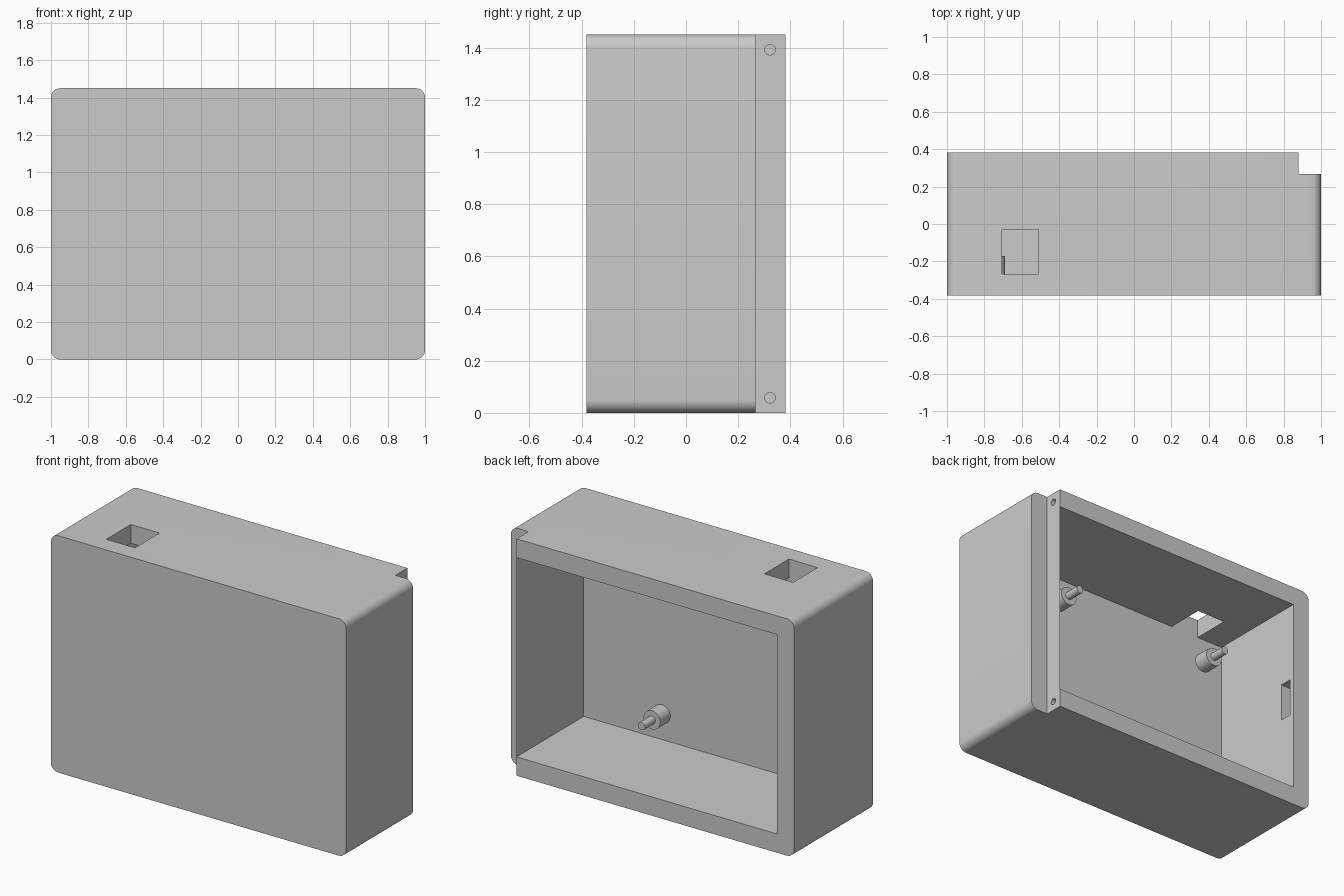
import bpy, bmesh, math
from mathutils import Matrix, Vector

cube = bpy.data.objects.get("Cube")
if cube:
    bpy.data.objects.remove(cube, do_unlink=True)

W, D, H = 1.0, 0.382, 1.45        # half width, half depth, height
WALL, RADIUS = 0.115, 0.05
FLOOR_Y = -D + WALL               # inside face of the front wall
STEP_Y = 0.266                    # where the lowered side wall ends

grey = bpy.data.materials.new("plain grey")
grey.use_nodes = True
grey.diffuse_color = (0.6, 0.6, 0.6, 1)
grey.node_tree.nodes["Principled BSDF"].inputs["Base Color"].default_value = (0.6, 0.6, 0.6, 1)


def finish(name, bm):
    bmesh.ops.recalc_face_normals(bm, faces=bm.faces)
    mesh = bpy.data.meshes.new(name)
    bm.to_mesh(mesh)
    bm.free()
    mesh.materials.append(grey)
    obj = bpy.data.objects.new(name, mesh)
    bpy.context.collection.objects.link(obj)
    return obj


def box(name, lo, hi):
    lo, hi = Vector(lo), Vector(hi)
    bm = bmesh.new()
    bmesh.ops.create_cube(bm, size=1)
    bmesh.ops.scale(bm, vec=hi - lo, verts=bm.verts)
    bmesh.ops.translate(bm, vec=(lo + hi) / 2, verts=bm.verts)
    return finish(name, bm)


def rod(name, start, end, radius):
    start, end = Vector(start), Vector(end)
    axis = end - start
    bm = bmesh.new()
    turn = Vector((0, 0, 1)).rotation_difference(axis).to_matrix().to_4x4()
    bmesh.ops.create_cone(bm, cap_ends=True, segments=32, radius1=radius, radius2=radius,
                          depth=axis.length, matrix=Matrix.Translation((start + end) / 2) @ turn)
    return finish(name, bm)


def smooth(obj):
    bpy.ops.object.select_all(action="DESELECT")
    obj.select_set(True)
    bpy.context.view_layer.objects.active = obj
    bpy.ops.object.shade_smooth_by_angle(angle=math.radians(30))


def combine(obj, tool, operation):
    mod = obj.modifiers.new(operation.lower(), "BOOLEAN")
    mod.operation, mod.solver, mod.object = operation, "EXACT", tool
    bpy.context.view_layer.objects.active = obj
    bpy.ops.object.modifier_apply(modifier=mod.name)
    bpy.data.objects.remove(tool, do_unlink=True)


# Solid body with its four long edges rounded
bm = bmesh.new()
ring = []
for i, (sx, sz) in enumerate([(1, 1), (-1, 1), (-1, -1), (1, -1)]):
    for step in range(9):
        a = math.pi / 2 * (i + step / 8)
        ring.append(bm.verts.new((sx * (W - RADIUS) + RADIUS * math.cos(a), -D,
                                  H / 2 + sz * (H / 2 - RADIUS) + RADIUS * math.sin(a))))
front = bm.faces.new(ring)
extruded = bmesh.ops.extrude_face_region(bm, geom=[front], use_keep_orig=True)
back = [v for v in extruded["geom"] if isinstance(v, bmesh.types.BMVert)]
bmesh.ops.translate(bm, vec=(0, 2 * D, 0), verts=back)
housing = finish("housing", bm)

# Open cavity, lowered side wall, top window and latch recess
inner_left = W - 0.12
combine(housing, box("cavity", (-W + WALL, FLOOR_Y, WALL), (inner_left, 1, H - WALL)), "DIFFERENCE")
combine(housing, box("side_step", (inner_left, STEP_Y, -1), (2, 1, 2)), "DIFFERENCE")
combine(housing, box("top_window", (-0.705, FLOOR_Y, 1.2), (-0.51, -0.03, 2)), "DIFFERENCE")
combine(housing, box("latch_recess", (-0.95, 0.273, 0.61), (-0.8, 0.353, 0.845)), "DIFFERENCE")

# Screw holes in the ends of the two rails
for z in (0.058, H - 0.058):
    combine(housing, rod("screw_hole", (0.76, 0.322, z), (0.95, 0.322, z), 0.02), "DIFFERENCE")
smooth(housing)

# Four standoffs with locating pins on the inside of the front wall
for side, x in (("left", 0.35), ("right", -0.747)):
    for level, z in (("lower", 0.272), ("upper", H - 0.272)):
        smooth(rod(f"{level}_{side}_standoff", (x, FLOOR_Y - 0.01, z), (x, -0.17, z), 0.057))
        smooth(rod(f"{level}_{side}_pin", (x, -0.18, z), (x, -0.07, z), 0.024))
